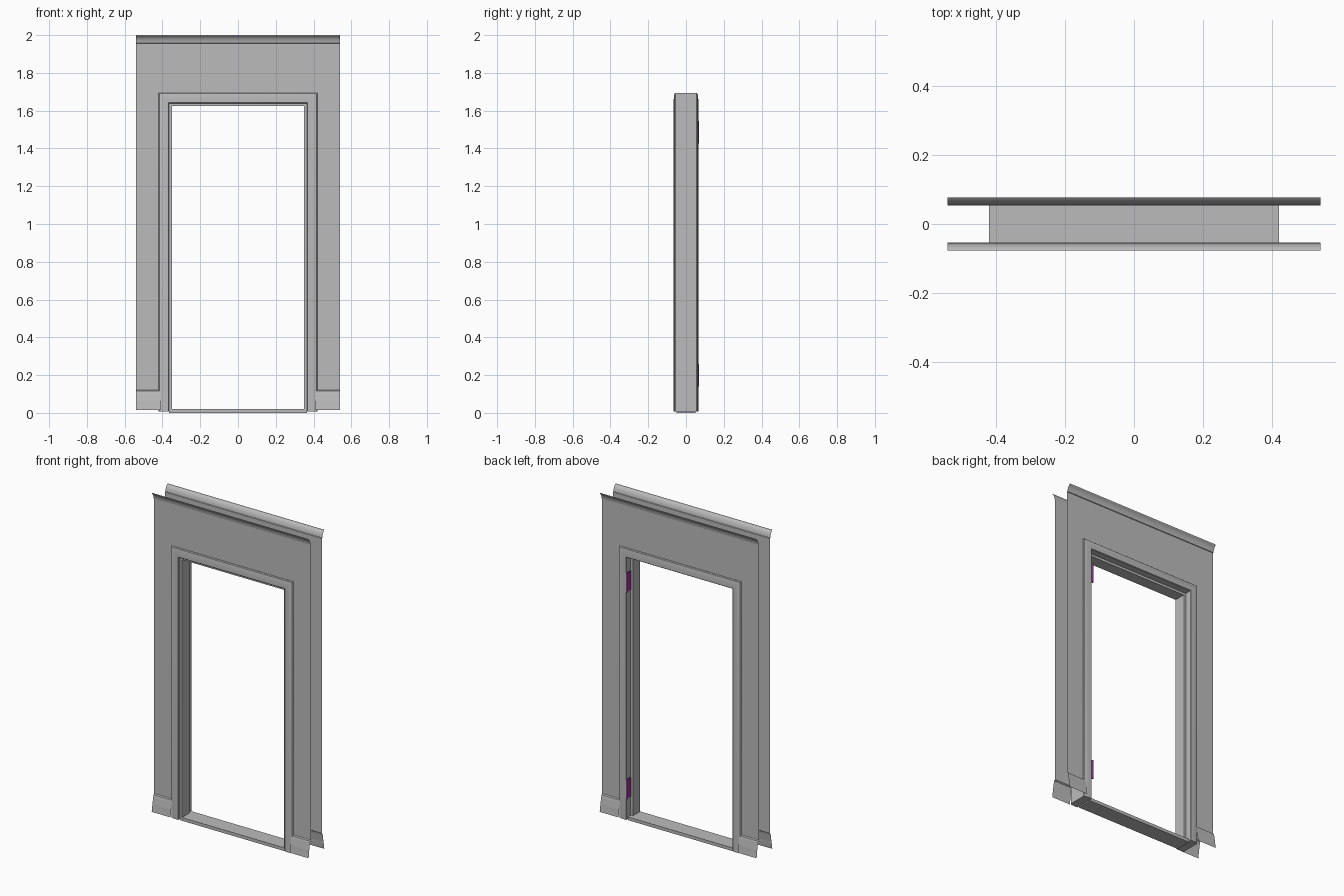
import bpy, bmesh

if "Cube" in bpy.data.objects:
    bpy.data.objects.remove(bpy.data.objects["Cube"], do_unlink=True)


def material(name, colour):
    mat = bpy.data.materials.new(name)
    mat.use_nodes = True
    mat.diffuse_color = colour
    mat.node_tree.nodes["Principled BSDF"].inputs["Base Color"].default_value = colour
    return mat


grey = material("plain grey", (0.5, 0.5, 0.5, 1))
purple = material("hinge purple", (0.3, 0.04, 0.3, 1))


def add_object(name, bm, mat, solid=True):
    if solid:
        bmesh.ops.recalc_face_normals(bm, faces=bm.faces)
    mesh = bpy.data.meshes.new(name)
    bm.to_mesh(mesh)
    bm.free()
    mesh.materials.append(mat)
    obj = bpy.data.objects.new(name, mesh)
    bpy.context.collection.objects.link(obj)
    return obj


def smooth(obj):
    bpy.ops.object.select_all(action="DESELECT")
    obj.select_set(True)
    bpy.context.view_layer.objects.active = obj
    bpy.ops.object.shade_smooth_by_angle(angle=0.5)


def box(name, lo, hi, mat):
    bm = bmesh.new()
    bmesh.ops.create_cube(bm, size=1)
    for v in bm.verts:
        v.co = [(a + b) / 2 + c * (b - a) for a, b, c in zip(lo, hi, v.co)]
    return add_object(name, bm, mat)


# Wall sheets: skirting, flat wall and crown in one profile (offset, height)
WALL_Y, HALF_WALL, HALF_HOLE, HOLE_TOP = 0.053, 0.54, 0.41, 1.685
wall_profile = [(0.024, 0.015), (0.018, 0.055), (0.018, 0.065), (0.013, 0.08),
                (0.013, 0.09), (0.009, 0.105), (0.007, 0.115), (0, 0.12),
                (0, HOLE_TOP), (0, 1.955), (0.004, 1.957), (0.006, 1.968),
                (0.01, 1.98), (0.017, 1.99), (0.022, 1.994), (0.024, 2.0)]


def wall(name, side):
    bm = bmesh.new()
    columns = [-HALF_WALL, -HALF_HOLE, HALF_HOLE, HALF_WALL]
    rows = [[bm.verts.new((x, side * (WALL_Y + o), z)) for x in columns]
            for o, z in wall_profile]
    for low, high, (_, z) in zip(rows, rows[1:], wall_profile):
        for i in range(3):
            if i == 1 and z < HOLE_TOP:
                continue
            face = [low[i], low[i + 1], high[i + 1], high[i]]
            bm.faces.new(face if side < 0 else face[::-1])
    loose = [v for v in bm.verts if not v.link_faces]
    bmesh.ops.delete(bm, geom=loose, context="VERTS")
    smooth(add_object(name, bm, grey, solid=False))


wall("front_wall", -1)
wall("back_wall", 1)

# Door frame: one section (outward distance, depth) swept round three sides
HALF_DOOR, DOOR_TOP, FOOT = 0.35, 1.624, 0.007
casing = [(0.015, 0.062), (0.018, 0.065), (0.035, 0.065), (0.055, 0.064),
          (0.066, 0.061), (0.07, 0.056)]
section = [(0, -0.05), (0.015, -0.05)] + [(d, -y) for d, y in casing]
section += casing[::-1] + [(0.015, 0.022), (0, 0.022)]

bm = bmesh.new()
rings = []
for sx, top in ((-1, False), (-1, True), (1, True), (1, False)):
    rings.append([bm.verts.new((sx * (HALF_DOOR + d), y, DOOR_TOP + d if top else FOOT))
                  for d, y in section])
count = len(section)
for a, b in zip(rings, rings[1:]):
    for i in range(count):
        j = (i + 1) % count
        bm.faces.new((a[i], a[j], b[j], b[i]))
bm.faces.new(rings[0])
bm.faces.new(rings[-1])
smooth(add_object("door_frame", bm, grey))

# Threshold
box("threshold", (-0.365, -0.05, 0), (0.365, 0.05, 0.02), grey)

# Hinges in the rebate of the left jamb
for label, z in (("lower", 0.2), ("upper", 1.485)):
    box(label + "_hinge_plate", (0.361, 0.026, z - 0.06), (0.366, 0.062, z + 0.06), purple)
    bm = bmesh.new()
    bmesh.ops.create_cone(bm, cap_ends=True, segments=12, radius1=0.006,
                          radius2=0.006, depth=0.12)
    bmesh.ops.translate(bm, verts=bm.verts, vec=(0.36, 0.064, z))
    smooth(add_object(label + "_hinge_pin", bm, purple))
